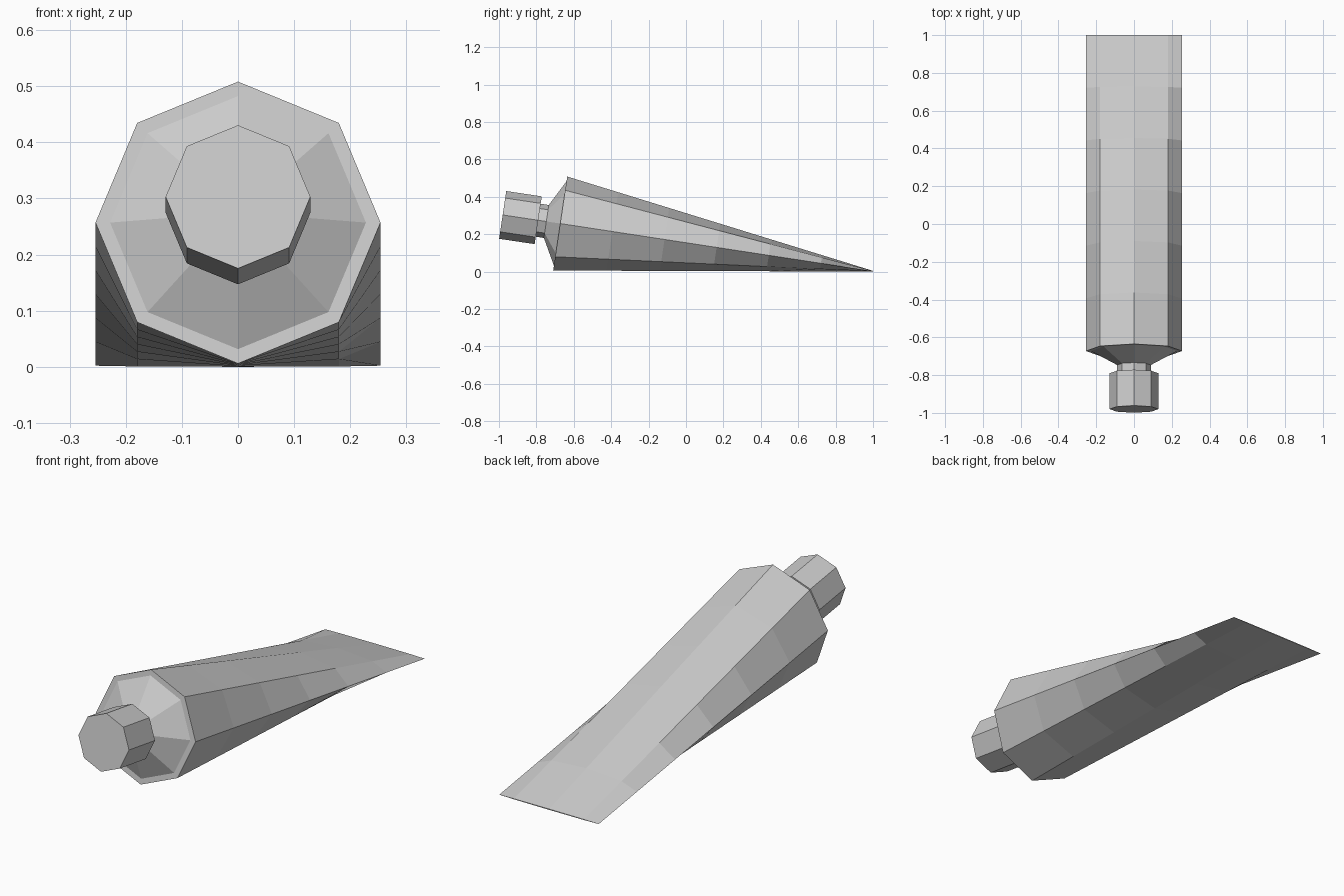
import bpy, bmesh, math
from mathutils import Vector

if "Cube" in bpy.data.objects:
    bpy.data.objects.remove(bpy.data.objects["Cube"])

SIDES = 8
CENTRE = Vector((0, -0.6725, 0.257))          # centre of the shoulder rim
TILT = math.radians(8.5)
FORWARD = Vector((0, -math.cos(TILT), math.sin(TILT)))
UP = Vector((0, math.sin(TILT), math.cos(TILT)))
RIGHT = Vector((1, 0, 0))


def ring(dist, radius):
    """Octagon across the tilted tube axis, with a corner at the top."""
    c = CENTRE + FORWARD * dist
    return [c + RIGHT * radius * math.sin(a) + UP * radius * math.cos(a)
            for a in (2 * math.pi * i / SIDES for i in range(SIDES))]


def loft(name, rings):
    """Skin consecutive rings and close both ends."""
    bm = bmesh.new()
    rows = [[bm.verts.new(p) for p in r] for r in rings]
    for a, b in zip(rows, rows[1:]):
        for i in range(SIDES):
            j = (i + 1) % SIDES
            bm.faces.new((a[i], a[j], b[j], b[i]))
    bm.faces.new(rows[0])
    bm.faces.new(rows[-1])
    bmesh.ops.recalc_face_normals(bm, faces=bm.faces)
    mesh = bpy.data.meshes.new(name)
    bm.to_mesh(mesh)
    bm.free()
    obj = bpy.data.objects.new(name, mesh)
    bpy.context.collection.objects.link(obj)
    return obj


# Squeezed body: octagon flattening to a full-width crimp, plus the shoulder and neck
rim = ring(0, 0.254)
tail = [Vector((p.x, 1.0, 0.002 + 0.002 * math.cos(2 * math.pi * i / SIDES)))
        for i, p in enumerate(rim)]
STEPS = 6
body = [[p.lerp(q, 1 - k / STEPS) for p, q in zip(rim, tail)] for k in range(STEPS + 1)]
shoulder = [ring(0, 0.228), ring(0.075, 0.089), ring(0.125, 0.089)]
loft("tube_body", body + shoulder)

# Screw cap
loft("cap", [ring(0.119, 0.129), ring(0.311, 0.129)])
